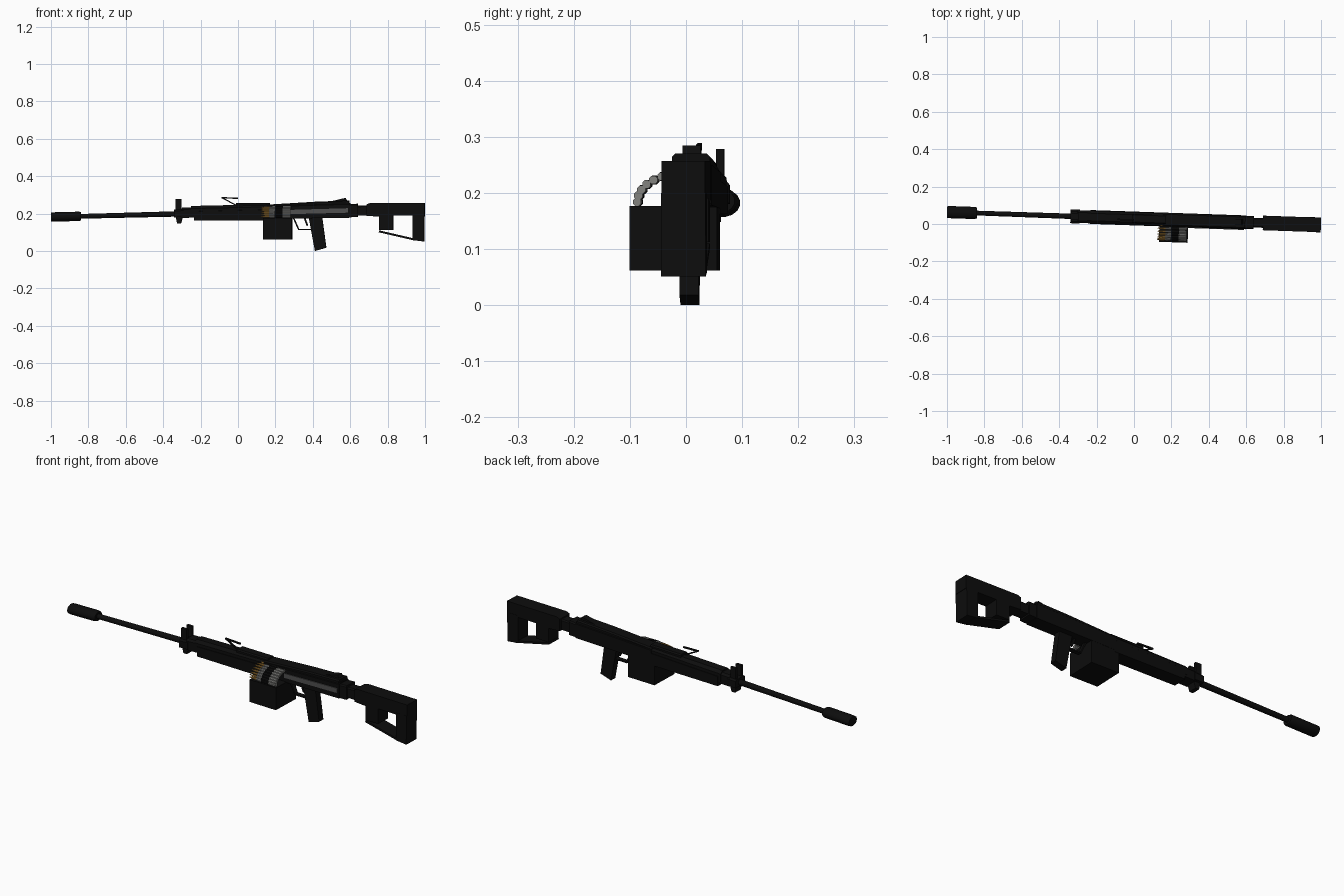
import bpy, bmesh, math
from mathutils import Vector

if "Cube" in bpy.data.objects:
    bpy.data.objects.remove(bpy.data.objects["Cube"])

YAW, SHIFT = -0.0345, 0.0295   # the whole weapon lies slightly turned


def material(name, r, g, b):
    m = bpy.data.materials.new(name)
    m.use_nodes = True
    m.diffuse_color = (r, g, b, 1)
    m.node_tree.nodes["Principled BSDF"].inputs["Base Color"].default_value = (r, g, b, 1)
    return m


BLACK = material("black metal", 0.004, 0.004, 0.004)
GREY = material("bolt grey", 0.08, 0.08, 0.08)
STEEL = material("casing grey", 0.22, 0.22, 0.21)
GOLD = material("bullet gold", 0.42, 0.22, 0.04)


def loft(name, rings, mat, smooth=False):
    """Join rings of points into one closed solid."""
    bm = bmesh.new()
    vs = [[bm.verts.new(p) for p in ring] for ring in rings]
    n = len(vs[0])
    for a, b in zip(vs, vs[1:]):
        for i in range(n):
            j = (i + 1) % n
            bm.faces.new((a[i], a[j], b[j], b[i]))
    bm.faces.new(vs[0])
    bm.faces.new(vs[-1][::-1])
    bmesh.ops.recalc_face_normals(bm, faces=bm.faces)
    me = bpy.data.meshes.new(name)
    bm.to_mesh(me)
    bm.free()
    ob = bpy.data.objects.new(name, me)
    bpy.context.collection.objects.link(ob)
    ob.location.y, ob.rotation_euler.z = SHIFT, YAW
    me.materials.append(mat)
    if smooth:
        bpy.context.view_layer.objects.active = ob
        bpy.ops.object.select_all(action="DESELECT")
        ob.select_set(True)
        bpy.ops.object.shade_smooth_by_angle(angle=math.radians(40))
    return ob


def plate(name, pts, y0, y1, mat=BLACK):
    """Side outline in x and z, extruded across y."""
    return loft(name, [[(x, y, z) for x, z in pts] for y in (y0, y1)], mat)


def bar(name, stations, w, c=0.0, mat=BLACK):
    """Beam along x through (x, bottom, top) stations, with chamfer c on top."""
    rings = []
    for x, lo, hi in stations:
        d = max(c, 0.0005)
        rings.append([(x, -w, lo), (x, w, lo), (x, w, hi - d),
                      (x, w - d, hi), (x, d - w, hi), (x, -w, hi - d)])
    return loft(name, rings, mat)


def tube(name, stations, mat=BLACK, n=12, wide=1.0, smooth=True):
    """Round part along x through (x, y, z, radius) stations."""
    rings = []
    for x, y, z, r in stations:
        turn = [2 * math.pi * (i + 0.5) / n for i in range(n)]
        rings.append([(x, y + wide * r * math.cos(t), z + r * math.sin(t)) for t in turn])
    return loft(name, rings, mat, smooth)


def strut(name, p, q, t, y0, y1):
    """Flat strip of thickness t between two x, z points."""
    p, q = Vector(p), Vector(q)
    d = (q - p).normalized() * t / 2
    s = Vector((-d.y, d.x))
    return plate(name, [p + s, q + s, q - s, p - s], y0, y1)


# Barrel and muzzle
tube("barrel", [(-0.86, 0, 0.185, 0.013), (-0.3, 0, 0.199, 0.015)])
tube("muzzle", [(-1.0, 0, 0.182, 0.024), (-0.99, 0, 0.182, 0.0255),
                (-0.85, 0, 0.1855, 0.0255), (-0.84, 0, 0.1855, 0.022)], n=16, wide=1.3)

# Front sight block with two ears
bar("sight_block", [(-0.34, 0.18, 0.222), (-0.29, 0.182, 0.224)], 0.037, 0.008)
plate("sight_foot", [(-0.335, 0.19), (-0.325, 0.148), (-0.305, 0.148), (-0.292, 0.19)], -0.022, 0.022)
for side in (-1, 1):
    y = 0.021 * side
    plate("sight_ear", [(-0.334, 0.21), (-0.334, 0.278), (-0.302, 0.278), (-0.302, 0.21)],
          y - 0.007, y + 0.007)

# Handguard
bar("handguard_nose", [(-0.3, 0.177, 0.232), (-0.22, 0.179, 0.235)], 0.033, 0.01)
bar("handguard_lower", [(-0.235, 0.162, 0.212), (0.16, 0.162, 0.222)], 0.037)
bar("handguard_upper", [(-0.25, 0.19, 0.241), (0.16, 0.2, 0.25)], 0.034, 0.014)
bar("handguard_cover", [(-0.01, 0.23, 0.257), (0.17, 0.23, 0.258)], 0.025, 0.006)

# Folding carry handle
strut("handle_bar", (-0.088, 0.285), (0.0, 0.282), 0.007, -0.012, -0.004)
strut("handle_leg", (-0.086, 0.285), (-0.012, 0.246), 0.006, -0.012, -0.004)

# Receiver
bar("receiver", [(0.155, 0.172, 0.243), (0.6, 0.178, 0.256)], 0.037, 0.006)
bar("receiver_lid", [(0.155, 0.235, 0.248), (0.42, 0.24, 0.264), (0.595, 0.245, 0.27)], 0.034, 0.006)
plate("rear_sight", [(0.48, 0.262), (0.575, 0.284), (0.583, 0.268)], -0.016, 0.016)
bar("receiver_tail", [(0.59, 0.18, 0.25), (0.64, 0.182, 0.253)], 0.035, 0.006)
bar("stock_neck", [(0.635, 0.19, 0.242), (0.7, 0.19, 0.244)], 0.026, 0.006)
plate("bolt_slot", [(0.28, 0.197), (0.28, 0.22), (0.59, 0.229), (0.59, 0.205)],
      -0.041, -0.036, GREY)

# Skeleton stock
plate("stock_body", [(0.69, 0.188), (0.69, 0.25), (0.71, 0.257), (1.0, 0.257), (1.0, 0.19),
                     (0.83, 0.19), (0.83, 0.112), (0.755, 0.112), (0.755, 0.184)], -0.039, 0.039)
plate("stock_butt", [(0.935, 0.2), (0.935, 0.058), (0.995, 0.051), (0.998, 0.2)], -0.04, 0.04)
strut("stock_rail", (0.755, 0.105), (0.95, 0.06), 0.01, -0.039, 0.039)

# Ammunition box, grip and trigger
plate("ammo_box", [(0.137, 0.062), (0.137, 0.177), (0.291, 0.177), (0.291, 0.062)], -0.12, 0.036)
plate("grip", [(0.378, 0.185), (0.45, 0.185), (0.473, 0.018), (0.412, 0.0)], -0.025, 0.009)
for a, b in [((0.296, 0.18), (0.325, 0.115)), ((0.322, 0.115), (0.4, 0.115))]:
    strut("trigger_guard", a, b, 0.007, -0.018, 0.004)
strut("trigger", (0.355, 0.18), (0.372, 0.135), 0.009, -0.011, -0.001)

# Cartridge belt curving from the box into the receiver
COUNT = 8
for i in range(COUNT):
    t = i / (COUNT - 1) * math.pi / 2
    y, z, r = -0.03 - 0.077 * math.cos(t), 0.184 + 0.05 * math.sin(t), 0.008
    tube("bullet", [(0.128, y, z, 0.002), (0.145, y, z, 0.005), (0.172, y, z, 0.006)], GOLD, 8)
    tube("case_neck", [(0.17, y, z, 0.0065), (0.205, y, z, r)], STEEL, 8)
    tube("belt_link", [(0.2, y, z, r * 1.1), (0.242, y, z, r * 1.1)], BLACK, 8)
    tube("case_base", [(0.24, y, z, r), (0.284, y, z, r)], STEEL, 8)
